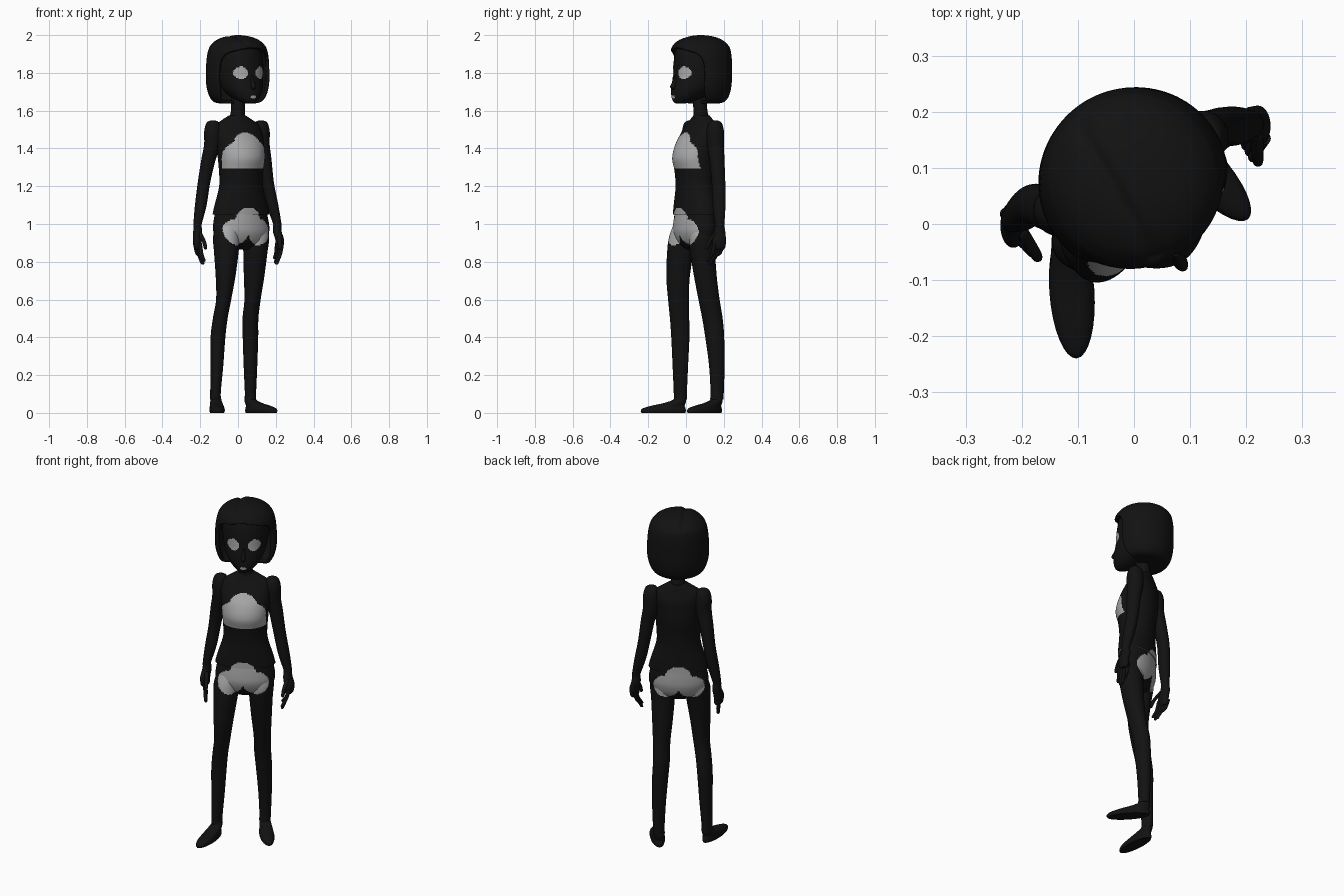
import bpy, math
from mathutils import Matrix, Vector


def material(name, v):
    m = bpy.data.materials.new(name)
    m.diffuse_color = (v, v, v, 1)
    return m


BLACK = material("soft black", 0.006)
GREY = material("light grey", 0.40)
# the body is turned 30 degrees about its own axis
BODY = Matrix.Translation((0, 0.075, 0)) @ Matrix.Rotation(math.radians(30), 4, 'Z')
INV = BODY.inverted()
WORLD = Matrix.Identity(4)


def smooth_rings(rings, sub):
    """Catmull-Rom interpolation of a list of rings."""
    out = []
    n = len(rings)
    for i in range(n - 1):
        p0, p1, p2, p3 = (rings[max(0, min(n - 1, i + k))] for k in (-1, 0, 1, 2))
        for s in range(sub):
            t = s / sub
            out.append([0.5 * (2 * b + (c - a) * t + (2 * a - 5 * b + 4 * c - d) * t * t
                               + (3 * b - a - 3 * c + d) * t ** 3)
                        for a, b, c, d in zip(p0, p1, p2, p3)])
    out.append(list(rings[-1]))
    return out


def make(name, verts, faces, rule=None):
    me = bpy.data.meshes.new(name)
    me.from_pydata(verts, [], faces)
    me.materials.append(BLACK)
    if rule:
        me.materials.append(GREY)
        for p in me.polygons:
            if rule(INV @ p.center):
                p.material_index = 1
    ob = bpy.data.objects.new(name, me)
    bpy.context.collection.objects.link(ob)
    return ob


def loft(name, rings, mat=WORLD, seg=32, sub=4, rule=None):
    """Skin of horizontal rings (z, x, y, rx, ry), listed bottom to top."""
    if rings[0][0] > rings[-1][0]:
        rings = rings[::-1]
    rr = smooth_rings(rings, sub)
    verts, faces = [], []
    for z, x, y, rx, ry in rr:
        for k in range(seg):
            a = 2 * math.pi * k / seg
            verts.append(mat @ Vector((x + max(rx, .002) * math.sin(a),
                                       y - max(ry, .002) * math.cos(a), z)))
    for i in range(len(rr) - 1):
        for k in range(seg):
            a, b = i * seg + k, i * seg + (k + 1) % seg
            faces.append((a, b, b + seg, a + seg))
    faces.append(tuple(range(seg))[::-1])
    faces.append(tuple(range((len(rr) - 1) * seg, len(rr) * seg)))
    return make(name, verts, faces, rule)


# painted patches, as rules in body coordinates
def chest_patch(p):
    x, z = abs(p.x + .005), p.z
    if p.y > -.045 or z < 1.297:
        return False
    lobe = x < .122 and z < 1.37 or ((x - .06) / .062) ** 2 + ((z - 1.37) / .065) ** 2 < 1
    return lobe or (x / .08) ** 2 + ((z - 1.41) / .075) ** 2 < 1


def hip_patch(p):
    x, z = abs(p.x + .006), p.z
    return math.hypot(x - .071, z - .958) < .069 or math.hypot(x, z - 1.015) < .074


def face_patch(p):
    if p.y > 0:
        return False
    eye = ((abs(p.x) - .057) / .033) ** 2 + ((p.z - 1.80) / .033) ** 2 < 1
    mouth = (p.x / .017) ** 2 + ((p.z - 1.672) / .009) ** 2 < 1
    return eye or mouth


# torso, pelvis and neck
loft("pelvis", [(.865, 0, -.035, .06, .035), (.90, 0, -.035, .135, .07),
                (.95, 0, -.035, .160, .09), (1.0, 0, -.033, .162, .093),
                (1.08, 0, -.03, .145, .088)], BODY, 128, 10, hip_patch)
loft("shirt", [(1.05, 0, -.032, .165, .096), (1.10, 0, -.032, .152, .096),
               (1.20, 0, -.032, .122, .095), (1.28, 0, -.033, .122, .102),
               (1.35, 0, -.035, .128, .114), (1.42, 0, -.023, .133, .104),
               (1.48, 0, -.004, .138, .082), (1.525, 0, .005, .125, .060),
               (1.55, 0, .008, .090, .05), (1.575, 0, .008, .045, .042)],
     BODY, 128, 10, lambda p: chest_patch(p) or (p.z < 1.1 and hip_patch(p)))
loft("neck", [(1.53, 0, .01, .06, .05), (1.57, 0, .005, .041, .041),
              (1.62, 0, 0, .036, .037), (1.70, 0, 0, .04, .04)], BODY)

# head and nose
loft("head", [(1.637, 0, -.122, .018, .024), (1.65, 0, -.105, .045, .055),
              (1.68, 0, -.07, .08, .096), (1.72, 0, -.045, .105, .117),
              (1.78, 0, -.02, .12, .13), (1.85, 0, -.005, .128, .14),
              (1.92, 0, 0, .12, .13), (1.96, 0, 0, .08, .09)], BODY, 128, 10, face_patch)
loft("nose", [(1.712, 0, -.155, .008, .012), (1.725, 0, -.163, .013, .020),
              (1.75, 0, -.153, .010, .018), (1.785, 0, -.142, .006, .012)], BODY, 16)


# bob hair: rings (z, radius x, radius y, half angle of the face opening)
def hair():
    rings = smooth_rings([(1.637, .085, .085, 80), (1.645, .125, .122, 76), (1.67, .148, .145, 70),
                          (1.71, .163, .158, 67), (1.76, .170, .164, 67), (1.82, .169, .165, 67),
                          (1.87, .165, .165, 64), (1.905, .159, .162, 52), (1.925, .153, .158, 25),
                          (1.94, .146, .152, 0), (1.965, .124, .130, 0), (1.985, .088, .092, 0),
                          (1.996, .045, .05, 0), (2.0, .012, .012, 0)], 4)
    verts, faces, n = [], [], 64
    for z, rx, ry, op in rings:
        op = math.radians(max(0, op))
        for k in range(n + 1):
            a = op + (2 * math.pi - 2 * op) * k / n
            x, y = rx * math.sin(a), .003 - ry * math.cos(a)
            part = .010 * math.exp(-((x + .035) / .012) ** 2) if z > 1.95 else 0
            verts.append(BODY @ Vector((x, y, z - part)))
    for i in range(len(rings) - 1):
        for k in range(n):
            a = i * (n + 1) + k
            faces.append((a, a + 1, a + n + 2, a + n + 1))
    top = (len(rings) - 1) * (n + 1)
    faces.append(tuple(range(top, top + n)))
    faces.append(tuple(range(n + 1))[::-1])
    ob = make("bob_hair", verts, faces)
    w = ob.modifiers.new("weld", 'WELD')
    w.merge_threshold = .0005
    s = ob.modifiers.new("thickness", 'SOLIDIFY')
    s.thickness = .018
    s.offset = -1


hair()

# arms: shoulder, elbow and wrist positions, then the palm
ARMS = {"left": ((-.133, .025), (-.180, .035), (-.214, .010), (-.215, -.005), (-.19, -.035)),
        "right": ((.122, .155), (.157, .172), (.208, .178), (.220, .175), (.203, .135))}
for side, (sh, el, wr, pa, tip) in ARMS.items():
    mid = [(a + b) / 2 for a, b in zip(sh, el)]
    low = [(a + b) / 2 for a, b in zip(el, wr)]
    loft(side + "_arm", [(1.547, *sh, .015, .015), (1.535, *sh, .034, .034), (1.49, *sh, .046, .046),
                         (1.42, *[s * .9 + m * .1 for s, m in zip(sh, mid)], .044, .045),
                         (1.34, *mid, .038, .040), (1.22, *el, .033, .036), (1.10, *low, .031, .034),
                         (1.0, *wr, .022, .025), (.98, *wr, .021, .024)])
    loft(side + "_palm", [(1.0, *wr, .021, .022), (.96, *wr, .023, .030),
                          (.92, *pa, .023, .036), (.88, *pa, .020, .034), (.865, *pa, .012, .024)])
    fwd = Vector((.5, -.866))
    for i in range(4):
        d = fwd * (.026 - .0175 * i)
        base, end = Vector(pa) + d, Vector(tip) + d * .7
        z = (.80, .785, .79, .815)[i]
        m = base.lerp(end, .4)
        loft(f"{side}_finger_{i + 1}", [(z, *end, .004, .004), (z + .008, *end, .009, .009),
                                        (.845, *m, .010, .010), (.90, *base, .011, .011)], seg=12)
    t0, t1 = Vector(wr) + fwd * .02, Vector(tip) + Vector((.018, -.024))
    loft(side + "_thumb", [(.865, *t1, .004, .004), (.873, *t1, .009, .009),
                           (.91, *t0.lerp(t1, .7), .011, .011), (.955, *t0, .012, .012)], seg=12)

# legs
LEGS = {"left": [(.07, -.118, -.030, .029, .034), (.11, -.119, -.030, .028, .035),
                 (.25, -.112, -.030, .034, .041), (.40, -.106, -.030, .039, .048),
                 (.50, -.094, -.034, .039, .051), (.60, -.076, -.040, .040, .055),
                 (.72, -.066, -.042, .052, .062), (.85, -.062, -.030, .065, .070),
                 (.93, -.062, -.018, .070, .072), (1.0, -.055, -.005, .06, .06)],
        "right": [(.07, .066, .162, .030, .035), (.11, .066, .165, .030, .035),
                  (.25, .066, .163, .036, .041), (.40, .066, .152, .041, .050),
                  (.50, .066, .140, .042, .054), (.60, .077, .122, .043, .056),
                  (.72, .085, .103, .054, .060), (.85, .092, .088, .064, .066),
                  (.93, .095, .085, .070, .068), (1.0, .09, .085, .06, .06)]}
for side, rings in LEGS.items():
    loft(side + "_leg", rings, seg=96, sub=12, rule=hip_patch)

# shoes, toes turned out
for side, x, y, turn in (("left", -.117, -.03, 4), ("right", .063, .165, 42)):
    place = Matrix.Translation((x, y, 0)) @ Matrix.Rotation(math.radians(turn), 4, 'Z')
    loft(side + "_shoe", [(0, 0, -.09, .036, .116), (.012, 0, -.09, .040, .120),
                          (.025, 0, -.085, .039, .112), (.038, 0, -.065, .036, .088),
                          (.052, 0, -.03, .033, .058), (.07, 0, -.003, .029, .034),
                          (.09, 0, 0, .026, .031)], place)

for ob in bpy.data.objects:
    ob.select_set(True)
    bpy.context.view_layer.objects.active = ob
bpy.ops.object.shade_smooth_by_angle(angle=math.radians(50))
